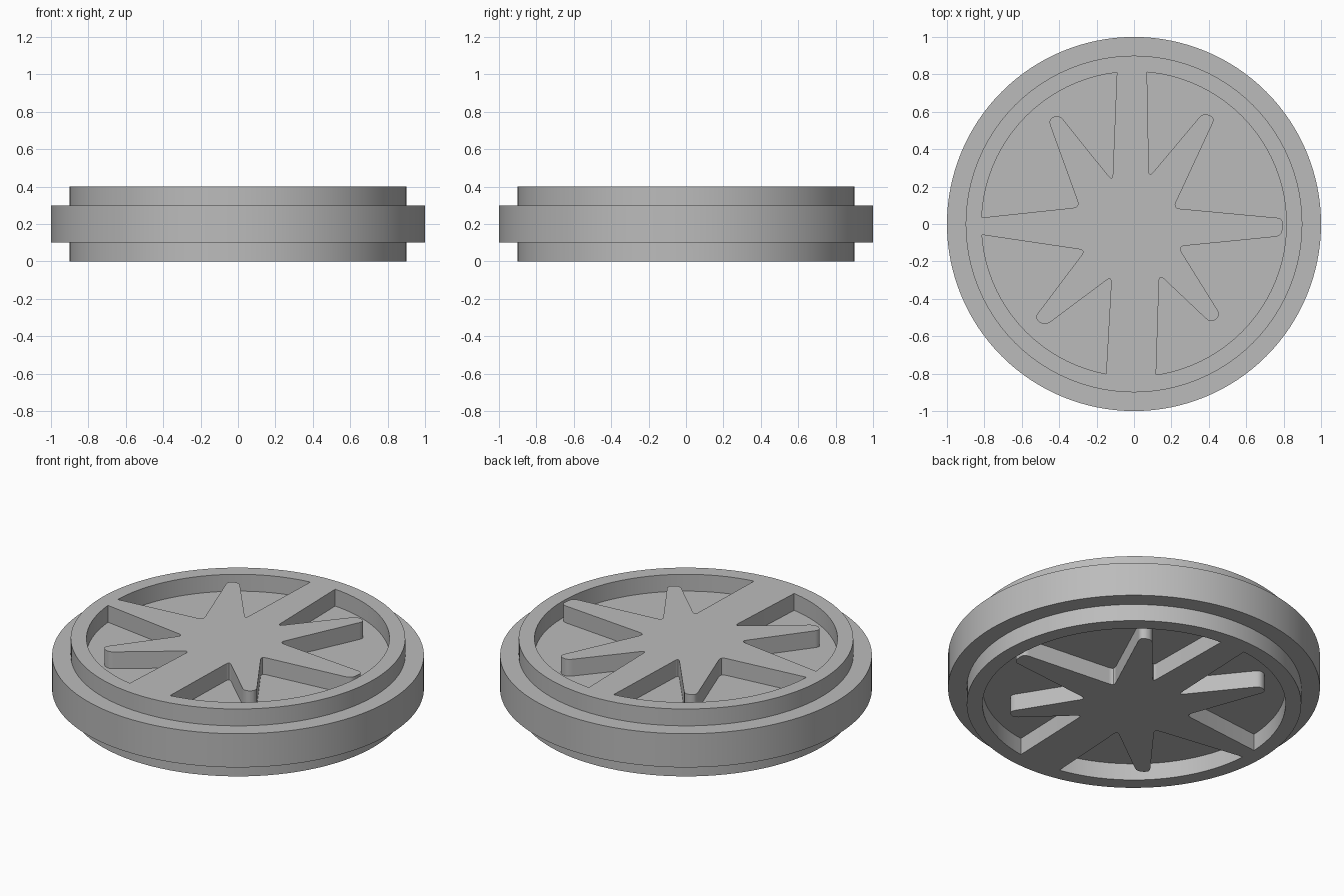
import bpy, math
from mathutils import Vector

cube = bpy.data.objects.get("Cube")
if cube:
    bpy.data.objects.remove(cube, do_unlink=True)

grey = bpy.data.materials.new("plain_grey")
grey.use_nodes = True
colour = (0.5, 0.5, 0.5, 1)
grey.diffuse_color = colour
grey.node_tree.nodes["Principled BSDF"].inputs["Base Color"].default_value = colour


def prism(name, outline, bottom, top):
    """Extrude a flat outline between two heights."""
    n = len(outline)
    verts = [(x, y, z) for z in (bottom, top) for x, y in outline]
    faces = [tuple(reversed(range(n))), tuple(range(n, n + n))]
    faces += [(i, (i + 1) % n, (i + 1) % n + n, i + n) for i in range(n)]
    mesh = bpy.data.meshes.new(name)
    mesh.from_pydata(verts, [], faces)
    mesh.materials.append(grey)
    obj = bpy.data.objects.new(name, mesh)
    bpy.context.collection.objects.link(obj)
    return obj


def circle(radius, sides):
    turn = math.tau / sides
    return [(radius * math.cos(i * turn), radius * math.sin(i * turn)) for i in range(sides)]


def rounded(corners, size, steps=4):
    """Replace every corner with a short curve."""
    points = [Vector(c) for c in corners]
    result = []
    for i, p in enumerate(points):
        before, after = points[i - 1] - p, points[(i + 1) % len(points)] - p
        a = p + before.normalized() * min(size, before.length * 0.47)
        b = p + after.normalized() * min(size, after.length * 0.47)
        for k in range(steps + 1):
            t = k / steps
            result.append(tuple(a * (1 - t) ** 2 + p * 2 * t * (1 - t) + b * t * t))
    return result


def combine(target, tool, operation):
    """Apply a boolean and remove the tool."""
    mod = target.modifiers.new(operation.lower(), 'BOOLEAN')
    mod.operation, mod.object, mod.solver = operation, tool, 'EXACT'
    bpy.ops.object.select_all(action='DESELECT')
    bpy.context.view_layer.objects.active = target
    target.select_set(True)
    bpy.ops.object.modifier_apply(modifier=mod.name)
    bpy.data.objects.remove(tool, do_unlink=True)


# Uneven star: each arm has two tip corners, followed by the valley after it
star_corners = [
    (.79, -.065), (.80, .03), (.21, .085),
    (.435, .57), (.37, .595), (.08, .25),
    (.068, .9), (-.088, .9), (-.115, .23),
    (-.4, .585), (-.46, .56), (-.29, .09),
    (-.9, .025), (-.9, -.045), (-.26, -.14),
    (-.535, -.505), (-.475, -.545), (-.12, -.28),
    (-.155, -.9), (.115, -.9), (.135, -.27),
    (.41, -.53), (.465, -.49), (.235, -.12),
]
star = prism("star", rounded(star_corners, 0.035), -0.2, 0.6)

# Pockets are everything inside the rim except the star
pockets = prism("pockets", circle(0.815, 96), -0.1, 0.5)
combine(pockets, star, 'DIFFERENCE')

# Raised rim and spokes, standing out on both sides of the disc
wheel = prism("spoked_disc", circle(0.9, 96), 0, 0.4)
combine(wheel, pockets, 'DIFFERENCE')
combine(wheel, prism("wide_disc", circle(1, 128), 0.1, 0.3), 'UNION')

bpy.ops.object.shade_smooth_by_angle(angle=math.radians(30))
